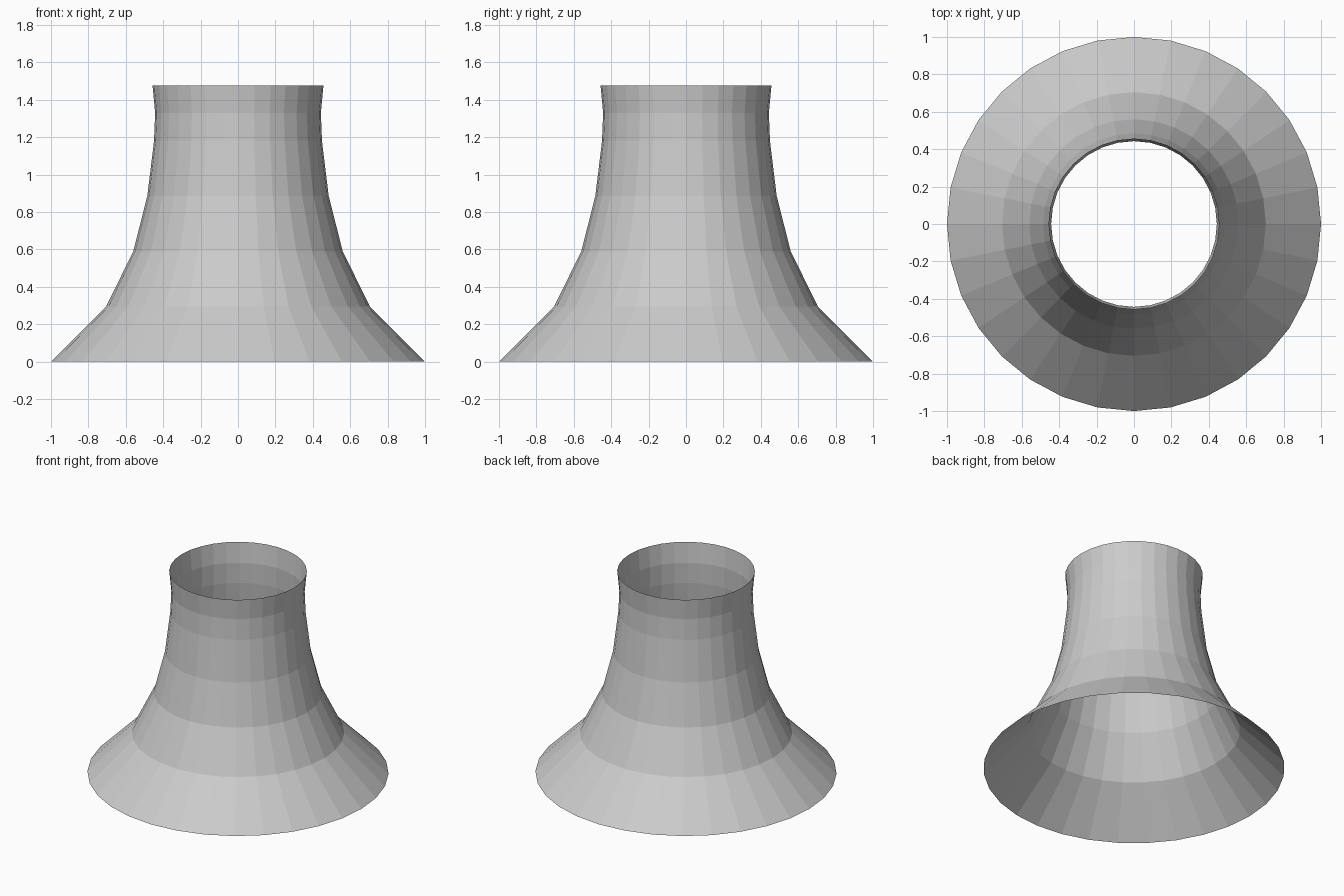
import bpy, bmesh
from math import cos, sin, pi

if "Cube" in bpy.data.objects:
    bpy.data.objects.remove(bpy.data.objects["Cube"])

SIDES = 32
# Shell profile: (radius, height) from the flared base to the lip
PROFILE = [(1.0, 0.0), (0.705, 0.295), (0.56, 0.59), (0.485, 0.885),
           (0.449, 1.18), (0.443, 1.33), (0.457, 1.477)]

# Open, thin-walled cooling tower shell made of stacked rings
bm = bmesh.new()
rings = [[bm.verts.new((r * cos(2 * pi * i / SIDES), r * sin(2 * pi * i / SIDES), z))
          for i in range(SIDES)] for r, z in PROFILE]
for low, high in zip(rings, rings[1:]):
    for i in range(SIDES):
        j = (i + 1) % SIDES
        bm.faces.new((low[i], low[j], high[j], high[i]))

mesh = bpy.data.meshes.new("tower_shell")
bm.to_mesh(mesh)
bm.free()
bpy.context.collection.objects.link(bpy.data.objects.new("tower_shell", mesh))
